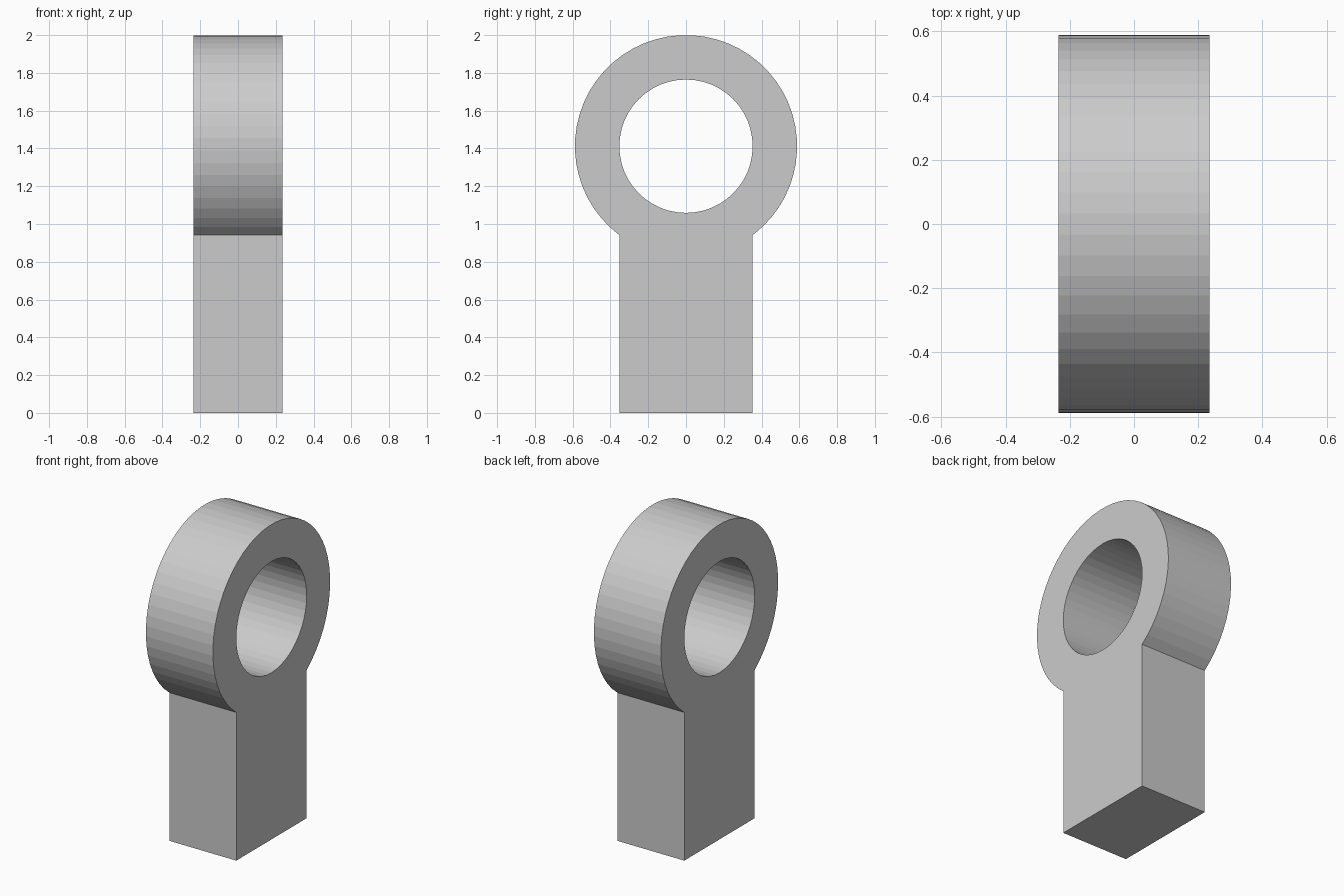
import bpy, bmesh
from math import sin, cos, pi, asin

if "Cube" in bpy.data.objects:
    bpy.data.objects.remove(bpy.data.objects["Cube"])

U = 2 / 17                      # model unit: 17 units tall
R, r, half_w, half_t, cz = 5 * U, 3 * U, 3 * U, 2 * U, 12 * U


def arc(radius, start, end, steps):
    """Points (y, z) on the ring, angle measured from straight up."""
    return [(radius * sin(start + (end - start) * i / steps),
             cz + radius * cos(start + (end - start) * i / steps))
            for i in range(steps + 1)]


def add_loop(bm, points):
    verts = [bm.verts.new((-half_t, y, z)) for y, z in points]
    return [bm.edges.new((v, verts[(i + 1) % len(verts)])) for i, v in enumerate(verts)]


bm = bmesh.new()

# Outline: square post running into the round eye
shoulder = pi - asin(half_w / R)
outline = arc(R, -shoulder, shoulder, 45) + [(half_w, 0), (-half_w, 0)]
edges = add_loop(bm, outline)

# Round hole through the eye
edges += add_loop(bm, arc(r, 0, 2 * pi, 48)[:-1])

# Fill the profile and give it thickness along x
bmesh.ops.triangle_fill(bm, use_beauty=True, use_dissolve=False, edges=edges, normal=(1, 0, 0))
ext = bmesh.ops.extrude_face_region(bm, geom=bm.faces[:], use_keep_orig=True)
bmesh.ops.translate(bm, vec=(2 * half_t, 0, 0),
                    verts=[g for g in ext["geom"] if isinstance(g, bmesh.types.BMVert)])
bmesh.ops.recalc_face_normals(bm, faces=bm.faces[:])

mesh = bpy.data.meshes.new("eye_post")
bm.to_mesh(mesh)
bm.free()
bpy.context.collection.objects.link(bpy.data.objects.new("eye_post", mesh))
